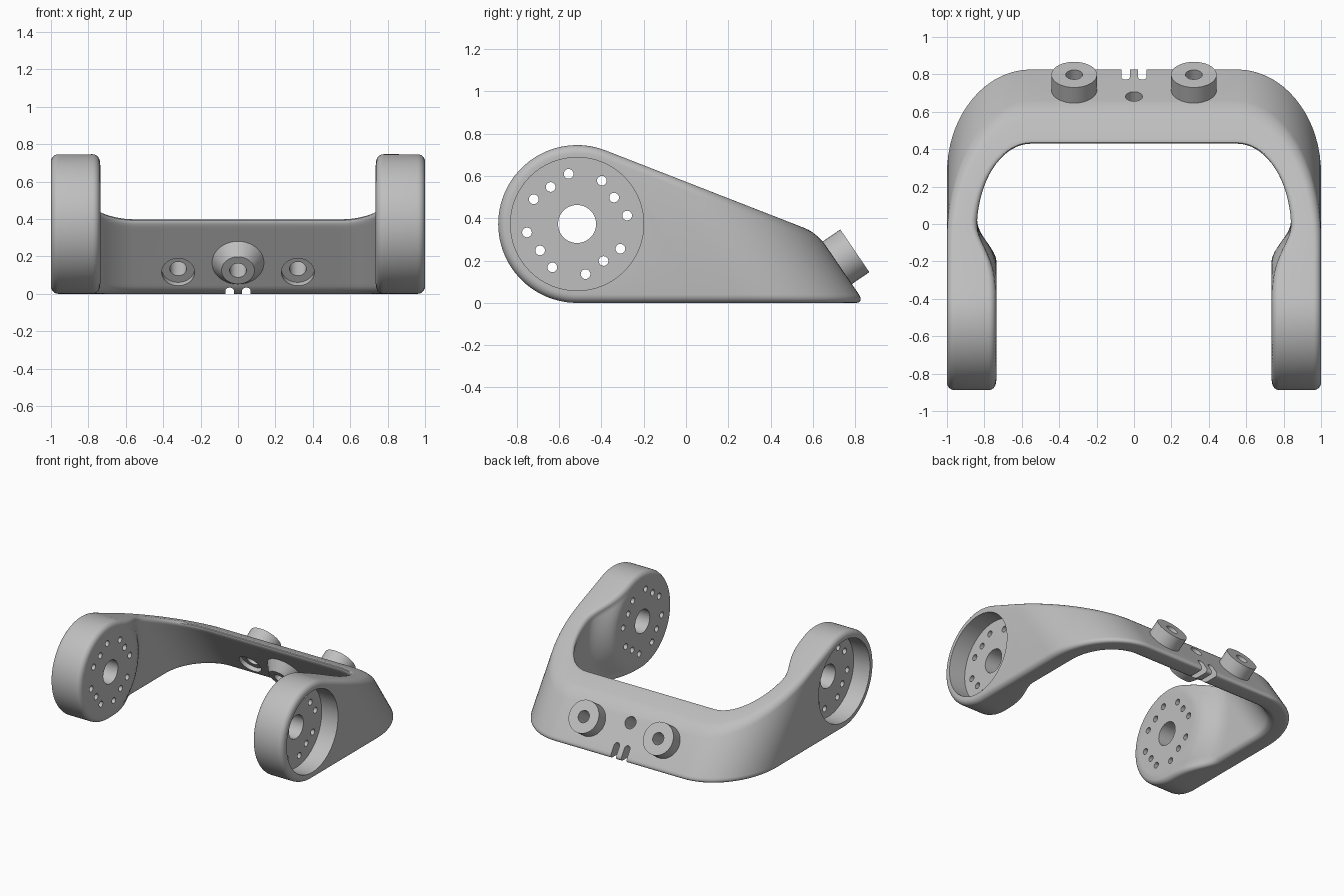
import bpy, bmesh, math
from mathutils import Matrix, Vector

if "Cube" in bpy.data.objects:
    bpy.data.objects.remove(bpy.data.objects["Cube"])

K = 0.68                       # backward lean of the walls (y per z)
S = math.hypot(1, K)
CY, CZ, R = -0.515, 0.373, 0.373   # round head centre and radius
M = 0.39                       # slope of the top edge
N = math.hypot(1, M)
ROUND = 0.04                   # edge rounding
YC = CY + K * CZ
TILT = Matrix.Rotation(-math.atan2(1, K), 4, 'X')

grey = bpy.data.materials.new("light_grey")
grey.diffuse_color = (0.52, 0.52, 0.52, 1)
grey.use_nodes = True
grey.node_tree.nodes["Principled BSDF"].inputs["Base Color"].default_value = grey.diffuse_color


def span(Y, d):
    """Bottom and top of the inset side outline along a leaning line."""
    r = R - d
    top = (CZ + M * CY + r * N - M * Y) / (1 - M * K)
    low = d
    a, b = 1 + K * K, -2 * (K * (Y - CY) + CZ)
    q = math.sqrt(max(0, b * b - 4 * a * ((Y - CY) ** 2 + CZ ** 2 - r * r)))
    if Y - K * top < CY + r * M / N:
        top = (-b + q) / (2 * a)
    if Y - K * low < CY:
        low = (-b - q) / (2 * a)
    return low, top


def point(st, outer, e, d, f):
    sign, ix, iy, ox, oy, c = st
    t = e / math.hypot(ox - ix, oy - iy)
    t = 1 - t if outer else t
    x = ix + (ox - ix) * t
    Y = iy + (oy - iy) * t - (R - d) * S * c
    low, top = span(Y, d)
    z = low + (top - low) * f
    y = Y - K * z
    if not outer:              # thick round pad blending into the arm
        rho = math.hypot(y - CY, z - CZ) - (ROUND - d)
        u = min(1, max(0, (rho - 0.31) / 0.22))
        x -= 0.105 * (1 - u * u * (3 - 2 * u))
    return sign * x, y, z


def make_object(name, bm):
    bmesh.ops.recalc_face_normals(bm, faces=bm.faces)
    me = bpy.data.meshes.new(name)
    bm.to_mesh(me)
    bm.free()
    me.materials.append(grey)
    ob = bpy.data.objects.new(name, me)
    bpy.context.collection.objects.link(ob)
    return ob


# Stations from the head front, along the arm, around the corner
half = []
for i in range(25):
    half.append((0.84, YC, 1.0, YC, math.cos(math.radians(90 * i / 24))))
for i in range(1, 25):
    t = i / 24
    half.append((0.84, YC + (0.34 - YC) * t, 1.0, YC + (0.30 - YC) * t, 0))
for i in range(1, 19):
    a = math.radians(90 * i / 18)
    c, s = math.cos(a), math.sin(a)
    half.append((0.55 + 0.29 * c, 0.34 + 0.345 * s,
                 0.55 + 0.45 * c, 0.30 + 0.545 * s, 0))
stations = [(1, *h) for h in half] + [(-1, *h) for h in reversed(half)]

# Rounded cross-section: top row, bottom row, finely split inner wall
arc = [math.radians(15 * i) for i in range(7)]
layers = [(False, ROUND * (1 - math.cos(a)), ROUND * (1 - math.sin(a))) for a in arc]
layers += [(True, e, d) for _, e, d in reversed(layers)]
section = [(*l, 1) for l in layers] + [(*l, 0) for l in reversed(layers)]
section += [(False, 0, ROUND, i / 20) for i in range(1, 20)]

bm = bmesh.new()
rings = [[bm.verts.new(point(st, *p)) for p in section] for st in stations]
n = len(section)
for a, b in zip(rings, rings[1:]):
    for j in range(n):
        k = (j + 1) % n
        bm.faces.new((a[j], a[k], b[k], b[j]))
bmesh.ops.remove_doubles(bm, verts=bm.verts, dist=0.0001)
body = make_object("yoke_bracket", bm)


def cylinder(bm, mat, r0, r1, t0, t1, stretch=0, sides=40):
    """Cylinder or cone along local z; stretch makes a slot along local y."""
    vs = bmesh.ops.create_cone(bm, cap_ends=True, segments=sides, radius1=r0,
                               radius2=r1, depth=t1 - t0)['verts']
    for v in vs:
        v.co.z += (t0 + t1) / 2
        if v.co.y > 0.0001:
            v.co.y += stretch
    bmesh.ops.transform(bm, matrix=mat, verts=vs)


def on_back(x, z):
    """Frame on the leaning back wall, local z pointing outward."""
    return Matrix.Translation((x, 0.845 - K * z, z)) @ TILT


def combine(name, operation, parts):
    bm = bmesh.new()
    for p in parts:
        cylinder(bm, *p)
    tool = make_object(name, bm)
    tool.hide_render = True
    mod = body.modifiers.new(name, 'BOOLEAN')
    mod.operation, mod.solver, mod.object = operation, 'EXACT', tool
    bpy.context.view_layer.objects.active = body
    bpy.ops.object.modifier_apply(modifier=name)
    bpy.data.objects.remove(tool)


def across(dy=0, dz=0):
    return Matrix.Translation((0, CY + dy, CZ + dz)) @ Matrix.Rotation(math.pi / 2, 4, 'Y')


# Outer recesses in both heads
combine("head_recess", 'DIFFERENCE', [(across(), 0.315, 0.315, 0.86, 1.2, 0, 64),
                                      (across(), 0.315, 0.315, -1.2, -0.86, 0, 64)])

# Axle hole and four groups of three screw holes
holes = [(across(), 0.09, 0.09, -1.3, 1.3, 0, 48)]
for y, z in ((-0.205, 0.117), (-0.125, 0.175), (-0.04, 0.237)):
    for _ in range(4):
        holes.append((across(y, z), 0.023, 0.023, -1.3, 1.3, 0, 20))
        y, z = z, -y
combine("head_holes", 'DIFFERENCE', holes)

# Bosses on the crossbar: two behind, one cone in front
combine("bosses", 'UNION', [(on_back(x, 0.19), 0.122, 0.122, -0.05, 0.1)
                            for x in (-0.32, 0.32)])
combine("front_boss", 'UNION', [(on_back(0, 0.24), 0.088, 0.165, -0.205, -0.095)])

# Screw holes through the crossbar with shallow counterbores
combine("bar_holes", 'DIFFERENCE',
        [(on_back(x, z), 0.045, 0.045, -0.35, 0.25)
         for x, z in ((-0.32, 0.19), (0, 0.24), (0.32, 0.19))])
combine("counterbores", 'DIFFERENCE', [(on_back(x, 0.19), 0.088, 0.088, -0.3, -0.1)
                                       for x in (-0.32, 0.32)])

# Two small slots in the lower back edge
combine("slots", 'DIFFERENCE', [(on_back(x, 0.088), 0.023, 0.023, -0.3, 0.2, 0.3, 24)
                                for x in (-0.045, 0.045)])

body.select_set(True)
bpy.context.view_layer.objects.active = body
bpy.ops.object.shade_smooth_by_angle(angle=math.radians(30))
